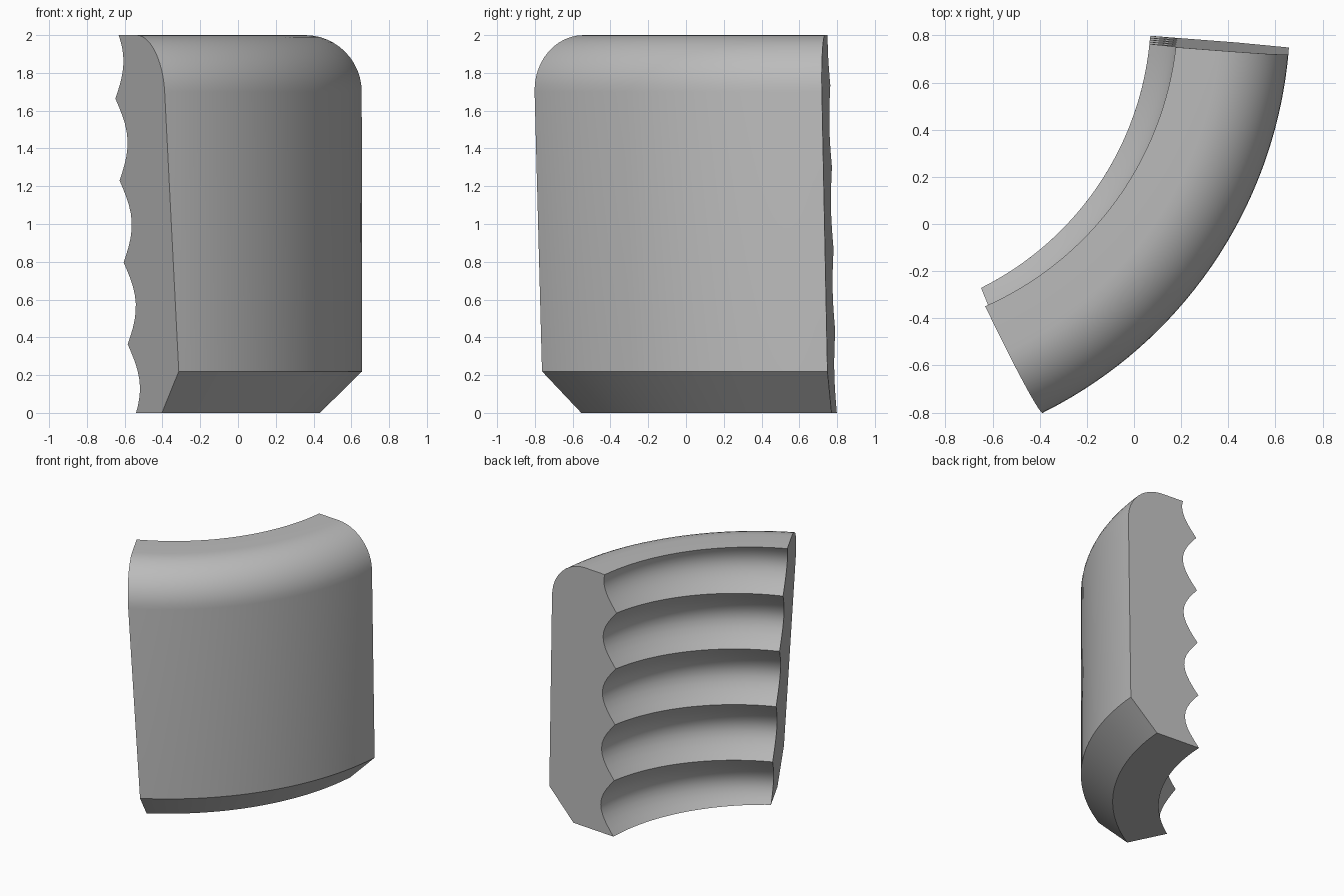
import bpy, bmesh, math

if "Cube" in bpy.data.objects:
    bpy.data.objects.remove(bpy.data.objects["Cube"])

CX, CY = -1.23, 0.894            # axis of the curved segment
R_OUT, R_RIDGE, DEPTH = 1.893, 1.302, 0.12
PITCH, FIRST = 0.4335, 0.363     # thread pitch and lowest ridge height
SWEEP = 59.2 / 360
RINGS, SEG = 32, 10


def profile(t):
    """Closed cross-section (radius, height) at position t along the sweep."""
    z0 = FIRST + PITCH * SWEEP * t
    ridges = [0.0] + [z0 + PITCH * k for k in range(4)] + [2.0]
    pts = []
    # threaded inner face, bottom to top
    for a, b in zip(ridges, ridges[1:]):
        for i in range(SEG):
            z = a + (b - a) * i / SEG
            pts.append((z, abs(math.sin(math.pi * (z - z0) / PITCH))))
    pts.append((2.0, abs(math.sin(math.pi * (2.0 - z0) / PITCH))))
    pts = [(R_RIDGE + DEPTH * s, z) for z, s in pts]
    # rounded top shoulder
    for i in range(13):
        a = math.pi / 2 * (1 - i / 12)
        pts.append((R_OUT - 0.3 + 0.3 * math.cos(a), 1.7 + 0.3 * math.sin(a)))
    # outer wall and bottom chamfer
    pts += [(R_OUT, 0.22), (1.668, 0.0)]
    return pts


def place(r, z, t):
    """Point on the sweep, between two slightly leaning end planes."""
    start = math.radians(-63.6) + math.asin(0.057 * (1.7 - z) / r)
    end = math.radians(-4.4) + math.asin(0.02 * (0.22 - z) / r)
    a = start + (end - start) * t
    return CX + r * math.cos(a), CY + r * math.sin(a), z


bm = bmesh.new()
rings = []
for j in range(RINGS + 1):
    t = j / RINGS
    rings.append([bm.verts.new(place(r, z, t)) for r, z in profile(t)])
n = len(rings[0])
for a, b in zip(rings, rings[1:]):
    for i in range(n):
        k = (i + 1) % n
        bm.faces.new((a[i], a[k], b[k], b[i]))
# flat end faces
bm.faces.new(rings[0])
bm.faces.new(rings[-1])
bmesh.ops.recalc_face_normals(bm, faces=bm.faces)

mesh = bpy.data.meshes.new("threaded_segment")
bm.to_mesh(mesh)
bm.free()
segment = bpy.data.objects.new("threaded_segment", mesh)
bpy.context.collection.objects.link(segment)

grey = bpy.data.materials.new("plain_grey")
grey.diffuse_color = (0.5, 0.5, 0.5, 1)
grey.use_nodes = True
grey.node_tree.nodes["Principled BSDF"].inputs["Base Color"].default_value = grey.diffuse_color
mesh.materials.append(grey)

bpy.context.view_layer.objects.active = segment
segment.select_set(True)
bpy.ops.object.shade_smooth_by_angle(angle=math.radians(30))
